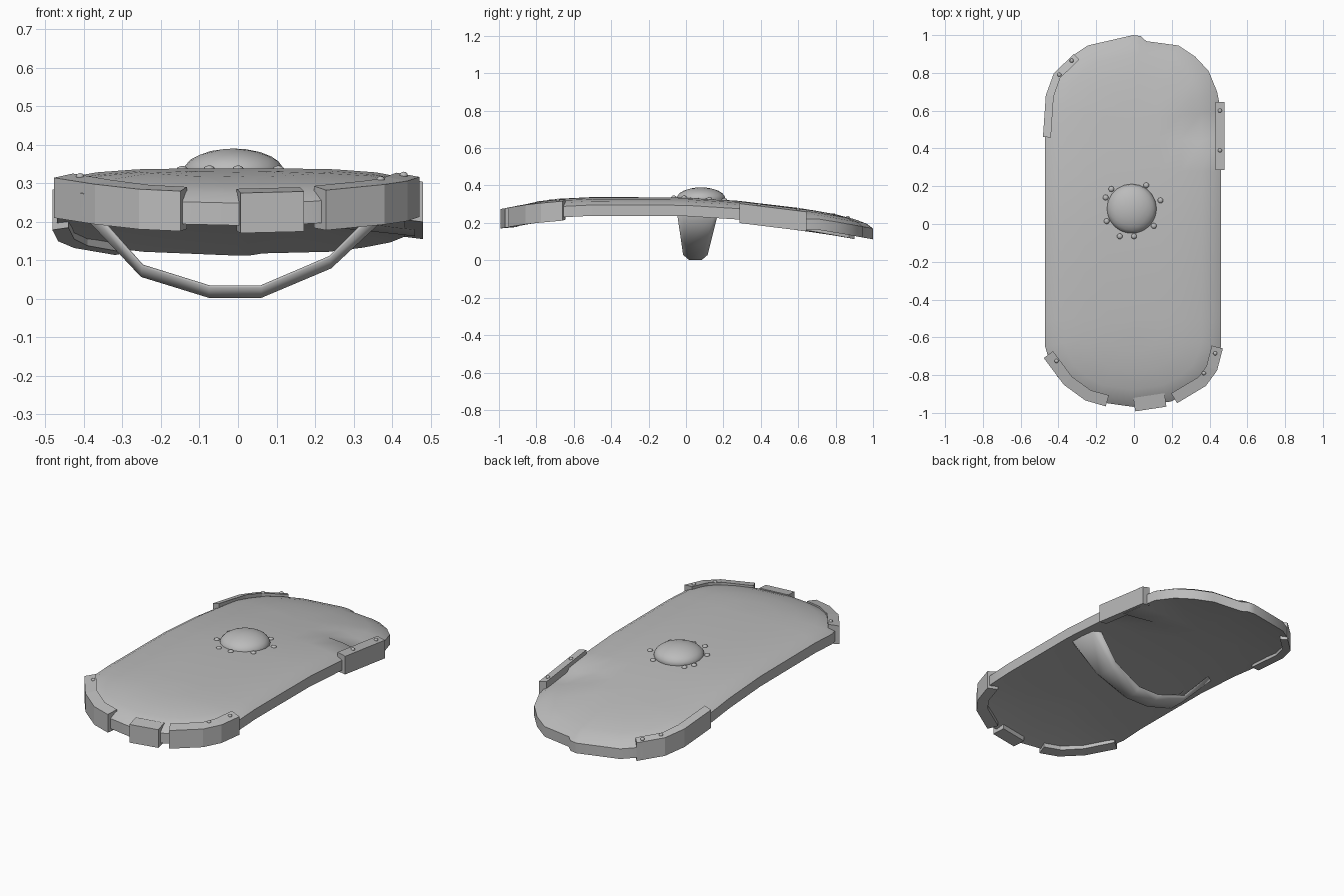
import bpy, bmesh, math
from mathutils import Vector

cube = bpy.data.objects.get("Cube")
if cube:
    bpy.data.objects.remove(cube, do_unlink=True)

grey = bpy.data.materials.new("plain grey")
grey.use_nodes = True
COLOUR = (0.5, 0.5, 0.5, 1)
grey.diffuse_color = COLOUR
grey.node_tree.nodes["Principled BSDF"].inputs["Base Color"].default_value = COLOUR


def finish(name, bm, smooth_angle=None):
    bmesh.ops.remove_doubles(bm, verts=bm.verts, dist=0.0005)
    bmesh.ops.recalc_face_normals(bm, faces=bm.faces)
    mesh = bpy.data.meshes.new(name)
    bm.to_mesh(mesh)
    bm.free()
    mesh.materials.append(grey)
    ob = bpy.data.objects.new(name, mesh)
    bpy.context.collection.objects.link(ob)
    if smooth_angle:
        bpy.ops.object.select_all(action='DESELECT')
        ob.select_set(True)
        bpy.context.view_layer.objects.active = ob
        bpy.ops.object.shade_smooth_by_angle(angle=math.radians(smooth_angle))
    return ob


# Height of the bowed crown along the length
BOW = [(-1, .285), (-.85, .31), (-.7, .328), (-.5, .338), (0, .336),
       (.28, .318), (.6, .28), (.8, .248), (1, .212)]


def crown(y):
    y = max(-1, min(1, y))
    for (a, za), (b, zb) in zip(BOW, BOW[1:]):
        if y <= b:
            return za + (zb - za) * (y - a) / (b - a)


def loft(bm, rings, closed=True):
    rows = [[bm.verts.new(p) for p in ring] for ring in rings]
    n = len(rows[0])
    for a, b in zip(rows, rows[1:]):
        for i in range(n if closed else n - 1):
            j = (i + 1) % n
            bm.faces.new((a[i], a[j], b[j], b[i]))
    return rows


# Shield board: rings shrinking from the rim to a central spine
front = [(0, -.968), (.2, -.94), (.32, -.88), (.4, -.81), (.445, -.72)]
back = [(.465, .6), (.445, .7), (.4, .81), (.33, .885), (.24, .945)]
sides = [(.465, y) for y in (-.65, -.5, -.25, 0, .28, .44, .46)]
half = front + sides + back
outline = half + [(.07, .968), (.04, .995), (0, 1)] + [(-x, y) for x, y in reversed(half[1:])]


def ring(t, drop):
    pts = []
    for x, y in outline:
        spine = max(-.55, min(.55, y))
        px, py = x * t - .005, spine + (y - spine) * t
        dent = .018 if x > .4 and .45 < y < .65 and t > .6 else 0
        pts.append((px, py, crown(py) - drop - dent))
    return pts


bm = bmesh.new()
loft(bm, [ring(0, 0), ring(.3, 0), ring(.55, .002), ring(.78, .01), ring(.92, .022), ring(1, .042),
          ring(1, .1), ring(.9, .095), ring(.5, .088), ring(0, .085)])
bmesh.ops.dissolve_degenerate(bm, edges=bm.edges, dist=0.0005)
finish("shield_board", bm, 40)


# Rim clamps following the edge
def clamp(name, path, outer=.016, inner=.045):
    pts = [Vector(p) for p in path]
    rings = []
    for i, p in enumerate(pts):
        d = (pts[min(i + 1, len(pts) - 1)] - pts[max(i - 1, 0)]).normalized()
        out = Vector((d.y, -d.x))
        o, n = p + out * outer, p - out * inner
        z = crown(p.y)
        rings.append([(o.x, o.y, z - .118), (o.x, o.y, z - .014),
                      (n.x, n.y, z - .003), (n.x, n.y, z - .112)])
    bm = bmesh.new()
    rows = loft(bm, rings)
    bm.faces.new(rows[0])
    bm.faces.new(rows[-1])
    finish(name, bm)


clamp("front_right_clamp", [(-.465, -.7), (-.36, -.84), (-.25, -.92), (-.145, -.95)])
clamp("front_clamp", [(.005, -.98), (.17, -.955)], .012, .06)
clamp("front_left_clamp", [(.22, -.935), (.37, -.845), (.425, -.77), (.455, -.655)])
clamp("left_clamp", [(.462, .285), (.462, .645)], .018, .03)
clamp("back_right_clamp", [(-.31, .892), (-.415, .79), (-.455, .68), (-.47, .46)], .012, .03)


# Central boss
def dome(name, x, y, z, radius, height, subdivisions):
    bm = bmesh.new()
    bmesh.ops.create_icosphere(bm, subdivisions=subdivisions, radius=1)
    for v in bm.verts:
        v.co = (x + v.co.x * radius, y + v.co.y * radius, z + v.co.z * height)
    finish(name, bm, 40)


dome("boss", -.012, .08, .328, .132, .062, 3)

# Rivets around the boss and on the clamps
boss_rivets = [(.065, .205), (.14, .125), (.105, -.01), (0, -.065),
               (-.075, -.065), (-.145, .015), (-.15, .14), (-.12, .185)]
for x, y in boss_rivets:
    dome("boss_rivet", x, y, crown(y), .015, .01, 2)
clamp_rivets = [(-.41, -.725), (.43, -.685), (.37, -.79), (.455, .6),
                (.455, .39), (-.395, .79), (-.33, .865)]
for x, y in clamp_rivets:
    dome("clamp_rivet", x, y, crown(y) - .008, .011, .009, 2)

# Handle: a dished strap hung under the board
strap = [(-.42, .24), (-.25, .06), (-.075, .006), (.06, .006), (.24, .082), (.41, .24)]
rings = []
for x, z in strap:
    k = z / .24
    y0, y1 = -.012 - .035 * k, .112 + .06 * k
    lift = .026
    rings.append([(x * (1 - .03 * k), y0, z + lift), (x, y0 + .03, z),
                  (x, y1 - .03, z), (x * (1 - .03 * k), y1, z + lift)])
bm = bmesh.new()
loft(bm, rings, closed=False)
handle = finish("handle", bm, 50)
solid = handle.modifiers.new("thickness", 'SOLIDIFY')
solid.thickness = .008
solid.offset = 0
